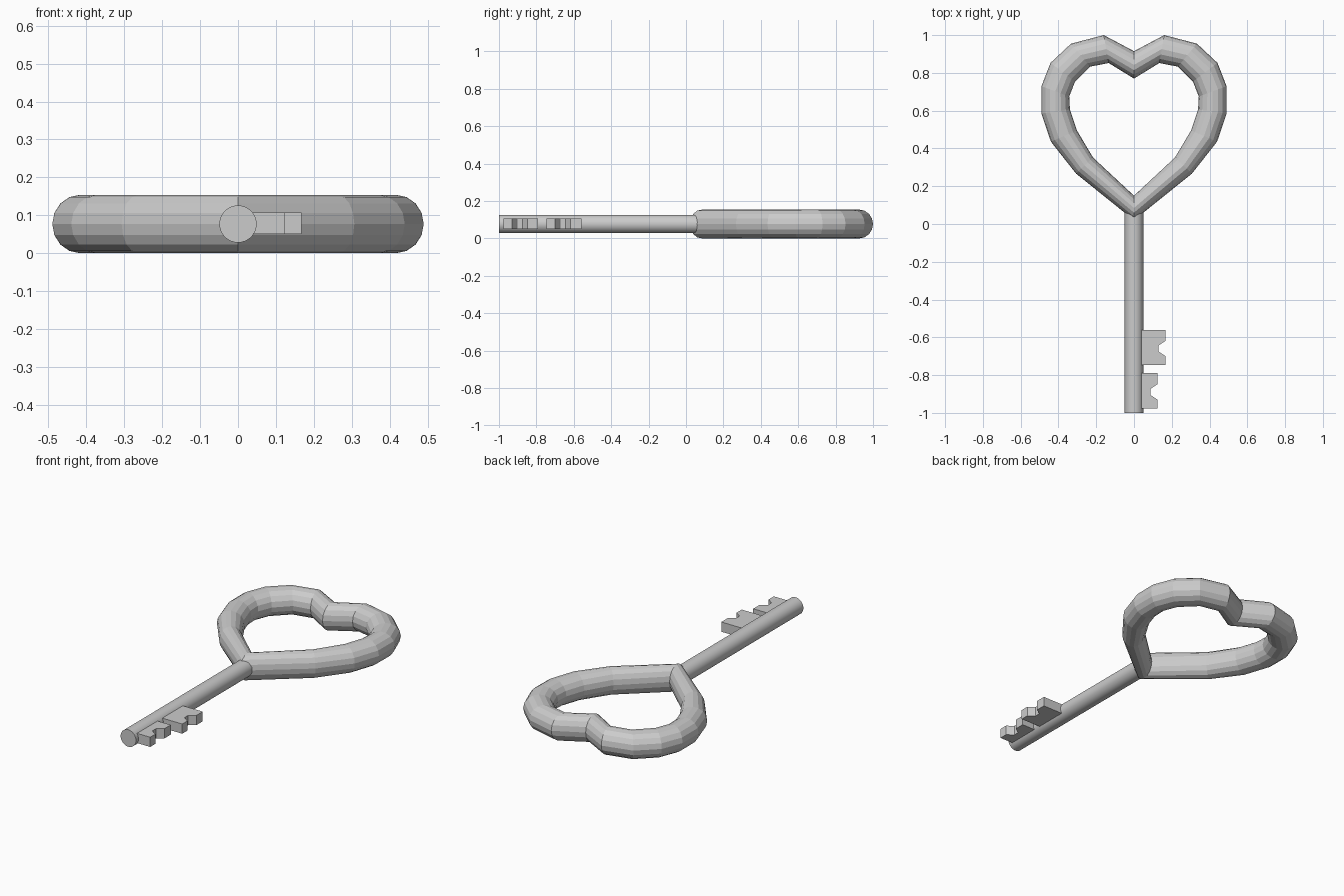
import bpy, bmesh
from math import cos, sin, pi

if "Cube" in bpy.data.objects:
    bpy.data.objects.remove(bpy.data.objects["Cube"])

ZC = 0.077   # height of the key's centre plane
TUBE = 0.077


def make_object(name, bm):
    bmesh.ops.recalc_face_normals(bm, faces=bm.faces[:])
    mesh = bpy.data.meshes.new(name)
    bm.to_mesh(mesh)
    bm.free()
    ob = bpy.data.objects.new(name, mesh)
    bpy.context.collection.objects.link(ob)
    return ob


# Heart bow: a closed tube; each station gives its outer and inner point
half = [
    ((0.000, 0.020), (0.000, 0.150)),
    ((0.307, 0.267), (0.217, 0.352)),
    ((0.440, 0.436), (0.302, 0.495)),
    ((0.490, 0.585), (0.339, 0.606)),
    ((0.490, 0.730), (0.343, 0.675)),
    ((0.442, 0.853), (0.312, 0.754)),
    ((0.333, 0.955), (0.233, 0.833)),
    ((0.160, 1.000), (0.134, 0.852)),
    ((0.000, 0.915), (0.000, 0.770)),
]
mirrored = [((-o[0], o[1]), (-i[0], i[1])) for o, i in half[-2:0:-1]]
SIDES = 16
bm = bmesh.new()
rings = []
for (ox, oy), (ix, iy) in half + mirrored:
    ring = []
    for k in range(SIDES):
        a = 2 * pi * k / SIDES
        t = (1 + cos(a)) / 2
        ring.append(bm.verts.new((ix + (ox - ix) * t, iy + (oy - iy) * t,
                                  ZC + TUBE * sin(a))))
    rings.append(ring)
for r, ring in enumerate(rings):
    nxt = rings[(r + 1) % len(rings)]
    for k in range(SIDES):
        j = (k + 1) % SIDES
        bm.faces.new((ring[k], ring[j], nxt[j], nxt[k]))
make_object("heart_bow", bm)

# Shaft
bpy.ops.mesh.primitive_cylinder_add(vertices=32, radius=0.049, depth=1.07,
                                    location=(0, -0.465, ZC),
                                    rotation=(pi / 2, 0, 0))
shaft = bpy.context.object
shaft.name = "shaft"
bpy.ops.object.shade_smooth_by_angle()


# Notched bits on the side of the shaft
def bit(name, top, tip):
    notch = tip - 0.036
    outline = [(0.04, 0), (tip, 0), (tip, -0.058), (notch + 0.006, -0.078),
               (notch, -0.083), (notch, -0.114), (notch + 0.006, -0.12),
               (tip, -0.14), (tip, -0.187), (0.04, -0.187)]
    bm = bmesh.new()
    face = bm.faces.new([bm.verts.new((x, top + y, 0.051)) for x, y in outline])
    ext = bmesh.ops.extrude_face_region(bm, geom=[face], use_keep_orig=True)
    verts = [v for v in ext["geom"] if isinstance(v, bmesh.types.BMVert)]
    bmesh.ops.translate(bm, verts=verts, vec=(0, 0, 0.056))
    make_object(name, bm)


bit("bit_upper", -0.56, 0.167)
bit("bit_lower", -0.79, 0.124)
